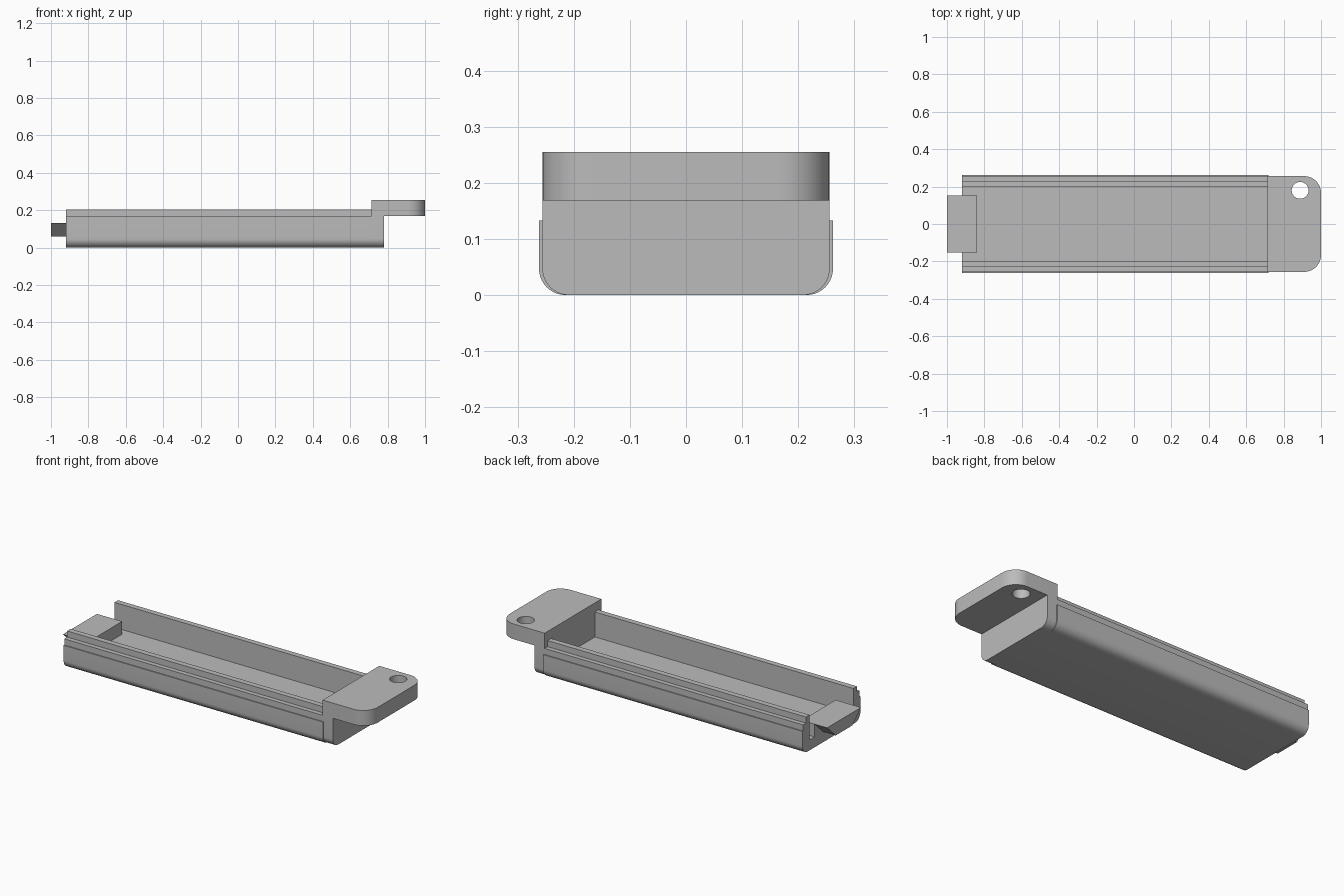
import bpy, bmesh, math
from mathutils import Vector

if "Cube" in bpy.data.objects:
    bpy.data.objects.remove(bpy.data.objects["Cube"])

grey = bpy.data.materials.new("plain_grey")
grey.diffuse_color = (0.5, 0.5, 0.5, 1)
grey.use_nodes = True
grey.node_tree.nodes["Principled BSDF"].inputs["Base Color"].default_value = grey.diffuse_color


def arc(cx, cy, r, a0, a1, n=10):
    """Points on a circular arc, angles in degrees."""
    return [(cx + r * math.cos(math.radians(a0 + (a1 - a0) * i / n)),
             cy + r * math.sin(math.radians(a0 + (a1 - a0) * i / n))) for i in range(n + 1)]


def prism(name, outline, lo, hi, axis):
    """Extrude an outline: (y, z) points along x, or (x, y) points along z."""
    bm = bmesh.new()
    place = (lambda p: (lo, p[0], p[1])) if axis == 'X' else (lambda p: (p[0], p[1], lo))
    face = bm.faces.new([bm.verts.new(place(p)) for p in outline])
    ext = bmesh.ops.extrude_face_region(bm, geom=[face])
    shift = Vector((hi - lo, 0, 0)) if axis == 'X' else Vector((0, 0, hi - lo))
    bmesh.ops.translate(bm, vec=shift,
                        verts=[v for v in ext['geom'] if isinstance(v, bmesh.types.BMVert)])
    bmesh.ops.recalc_face_normals(bm, faces=bm.faces[:])
    mesh = bpy.data.meshes.new(name)
    bm.to_mesh(mesh)
    bm.free()
    mesh.materials.append(grey)
    obj = bpy.data.objects.new(name, mesh)
    bpy.context.collection.objects.link(obj)
    return obj


def smooth(obj):
    bpy.ops.object.select_all(action='DESELECT')
    obj.select_set(True)
    bpy.context.view_layer.objects.active = obj
    bpy.ops.object.shade_smooth_by_angle(angle=math.radians(30))


def mirrored(half):
    """Close a right-hand half outline with its left-hand mirror."""
    return half + [(-y, z) for y, z in reversed(half)]


# Open tray: rounded bottom, proud side panels, stepped rims
corner = arc(0.215, 0.047, 0.047, -90, 0)
tray_half = corner + [(0.262, 0.133), (0.256, 0.133), (0.256, 0.168),
                      (0.23, 0.168), (0.23, 0.203), (0.198, 0.203), (0.198, 0.06)]
smooth(prism("tray", mirrored(tray_half), -0.92, 0.72, 'X'))

# End block closing the tray
block_half = arc(0.209, 0.047, 0.047, -90, 0) + [(0.256, 0.168)]
smooth(prism("end_block", mirrored(block_half), 0.715, 0.78, 'X'))

# Mounting flange with rounded outer corners
flange_outline = ([(0.715, -0.256)] + arc(0.91, -0.166, 0.09, -90, 0)
                  + arc(0.91, 0.166, 0.09, 0, 90) + [(0.715, 0.256)])
flange = prism("flange", flange_outline, 0.168, 0.255, 'Z')

# Screw hole through the flange
cutter = prism("hole_cutter", arc(0.888, 0.18, 0.045, 0, 348.75, 31), 0.1, 0.3, 'Z')
cutter.hide_render = True
mod = flange.modifiers.new("hole", 'BOOLEAN')
mod.operation = 'DIFFERENCE'
mod.solver = 'EXACT'
mod.object = cutter
bpy.context.view_layer.objects.active = flange
bpy.ops.object.modifier_apply(modifier="hole")
bpy.data.objects.remove(cutter)
smooth(flange)

# Latch: straight block on the tray floor, tapered tongue outside
prism("latch_base", mirrored([(0.153, 0.058), (0.153, 0.133)]), -0.92, -0.84, 'X')
prism("latch_tongue", mirrored([(0.075, 0.06), (0.153, 0.133)]), -1.0, -0.92, 'X')
